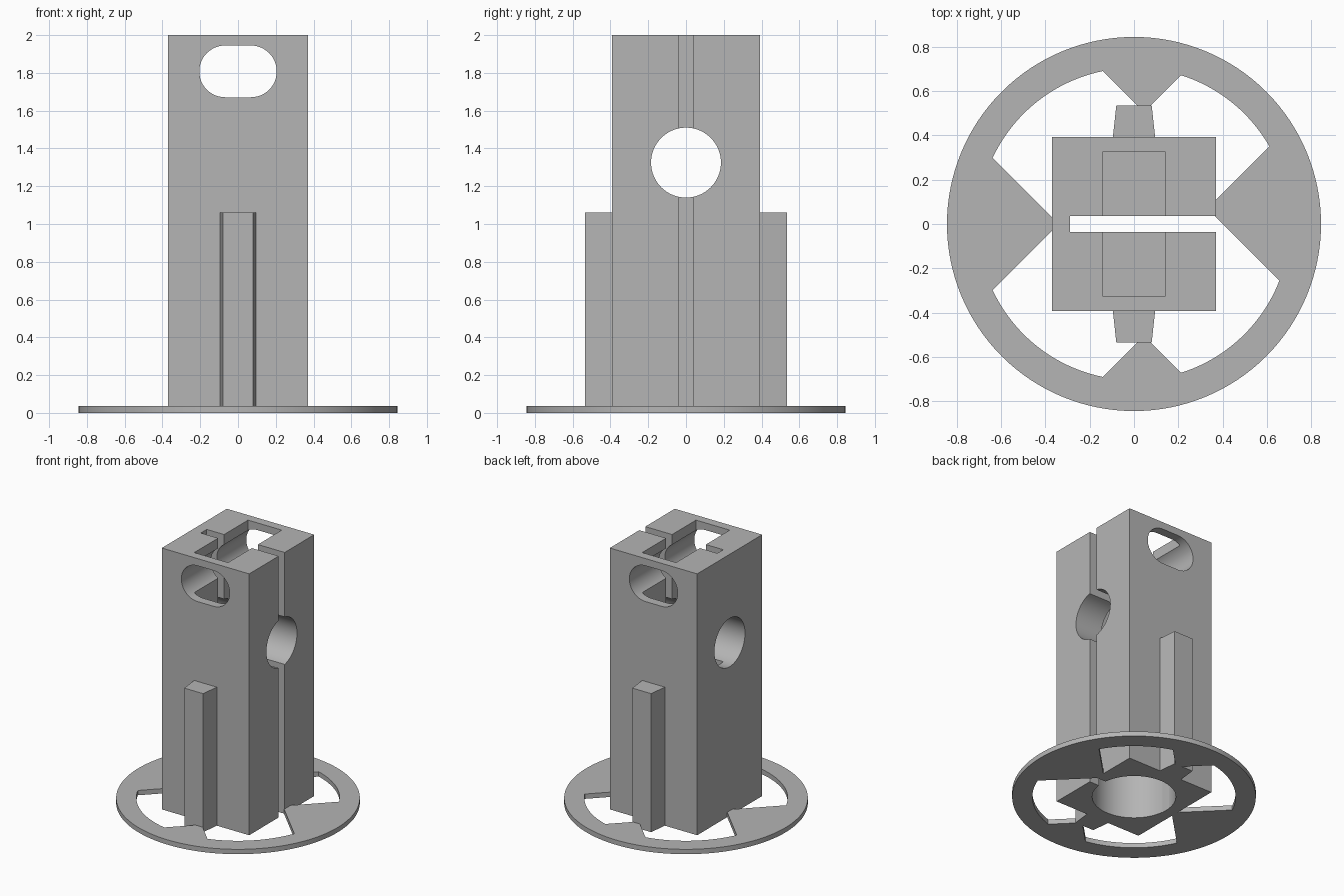
import bpy
import bmesh
from math import sin, cos, pi, sqrt
from mathutils import Matrix, Vector

cube = bpy.data.objects.get("Cube")
if cube:
    bpy.data.objects.remove(cube, do_unlink=True)

gray = bpy.data.materials.new("plain_gray")
gray.use_nodes = True
tone = (0.46, 0.46, 0.46, 1)
gray.diffuse_color = tone
gray.node_tree.nodes["Principled BSDF"].inputs["Base Color"].default_value = tone

# Axis maps for extruding a 2D outline along z, x or y
ALONG_Z = Matrix.Identity(3)
ALONG_X = Matrix(((0, 0, 1), (1, 0, 0), (0, 1, 0)))
ALONG_Y = Matrix(((1, 0, 0), (0, 0, -1), (0, 1, 0)))


def prism(name, outline, low, high, axes=ALONG_Z):
    bm = bmesh.new()
    base = bm.faces.new([bm.verts.new(axes @ Vector((u, v, low))) for u, v in outline])
    top = bmesh.ops.extrude_face_region(bm, geom=[base])["geom"]
    moved = [g for g in top if isinstance(g, bmesh.types.BMVert)]
    bmesh.ops.translate(bm, verts=moved, vec=axes @ Vector((0, 0, high - low)))
    bmesh.ops.recalc_face_normals(bm, faces=bm.faces)
    mesh = bpy.data.meshes.new(name)
    bm.to_mesh(mesh)
    bm.free()
    mesh.materials.append(gray)
    obj = bpy.data.objects.new(name, mesh)
    bpy.context.collection.objects.link(obj)
    return obj


def rect(x0, x1, y0, y1):
    return [(x0, y0), (x1, y0), (x1, y1), (x0, y1)]


def arc(cx, cy, r, start, end, n):
    return [(cx + r * cos(start + (end - start) * i / n),
             cy + r * sin(start + (end - start) * i / n)) for i in range(n + 1)]


def circle(cx, cy, r, n=96):
    return arc(cx, cy, r, 0, 2 * pi, n)[:-1]


def combine(target, tool, operation):
    mod = target.modifiers.new("combine", "BOOLEAN")
    mod.operation = operation
    mod.solver = "EXACT"
    mod.object = tool
    bpy.context.view_layer.objects.active = target
    bpy.ops.object.modifier_apply(modifier=mod.name)
    bpy.data.objects.remove(tool, do_unlink=True)


# Square tower with a tapered rib on front and back
tower = prism("slotted_tower", rect(-0.37, 0.37, -0.393, 0.393), 0, 2)
for side in (-1, 1):
    rib = [(-0.1, side * 0.35), (0.1, side * 0.35),
           (0.08, side * 0.535), (-0.08, side * 0.535)]
    combine(tower, prism("rib", rib, 0, 1.06), "UNION")

# Pocket from above, bore from below, clamp slot, cross hole, oblong window
oblong = (arc(0.068, 1.808, 0.137, -pi / 2, pi / 2, 24)
          + arc(-0.068, 1.808, 0.137, pi / 2, 3 * pi / 2, 24))
cutters = (
    prism("pocket", rect(-0.143, 0.143, -0.325, 0.325), 1.1, 2.1),
    prism("bore", circle(0, 0, 0.29), -0.1, 0.9),
    prism("slot", rect(-0.29, 0.5, -0.036, 0.036), -0.1, 2.1),
    prism("cross_hole", circle(0, 1.325, 0.185), -0.6, 0.6, ALONG_X),
    prism("oblong_hole", oblong, -0.6, 0.6, ALONG_Y),
)
for cutter in cutters:
    combine(tower, cutter, "DIFFERENCE")

# Round base with four windows that leave pointed tabs
base = prism("round_base", circle(0, 0, 0.845, 128), 0, 0.037)
R = 0.705
h = sqrt(0.5)
# each window: outward direction and its sideways limits
windows = (((1, 1), -0.26, 0.46), ((-1, 1), -0.55, 0.34),
           ((-1, -1), -0.34, 0.55), ((1, -1), -0.46, 0.40))
for (dx, dy), low, high in windows:
    low, high = low * h, high * h
    steps = [low + (high - low) * i / 24 for i in range(25)]
    local = [(0, high), (0, low)] + [(sqrt(R * R - t * t), t) for t in steps]
    outline = [(h * (dx * d - dy * t), h * (dy * d + dx * t)) for d, t in local]
    combine(base, prism("window", outline, -0.1, 0.1), "DIFFERENCE")

# Join tower and base into one solid
combine(tower, base, "UNION")
bpy.ops.object.select_all(action="DESELECT")
tower.select_set(True)
bpy.context.view_layer.objects.active = tower
bpy.ops.object.shade_smooth_by_angle(angle=pi / 6)
